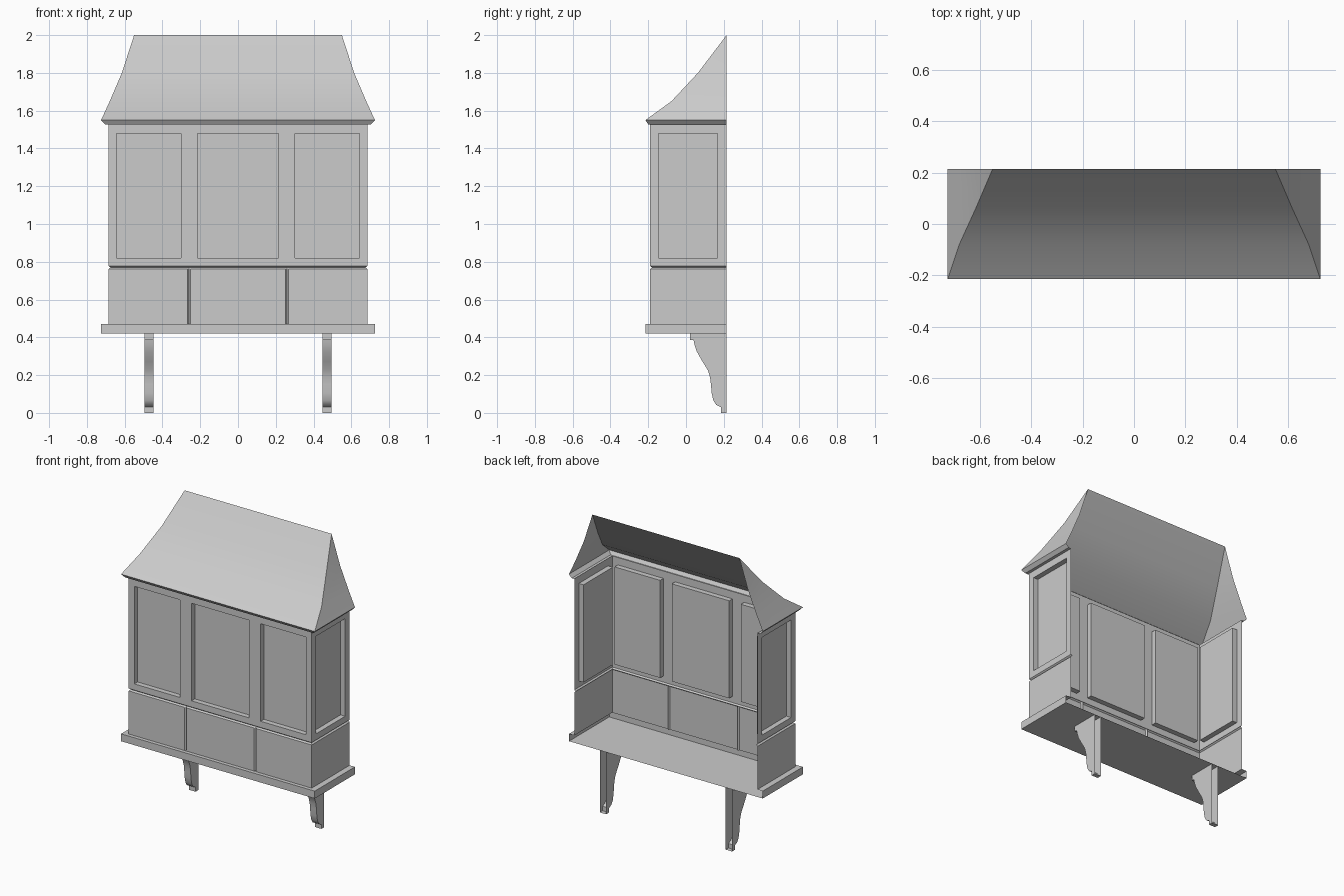
import bpy, bmesh
from mathutils import Vector

if "Cube" in bpy.data.objects:
    bpy.data.objects.remove(bpy.data.objects["Cube"])

BACK = 0.215          # open plane against the building
WX, WY = 0.685, 0.19  # wall half width and front depth


def make(name, bm, smooth=False, recalc=False):
    bmesh.ops.remove_doubles(bm, verts=bm.verts, dist=0.0005)
    if recalc:
        bmesh.ops.recalc_face_normals(bm, faces=bm.faces)
    me = bpy.data.meshes.new(name)
    bm.to_mesh(me)
    bm.free()
    ob = bpy.data.objects.new(name, me)
    bpy.context.collection.objects.link(ob)
    if smooth:
        bpy.ops.object.select_all(action='DESELECT')
        ob.select_set(True)
        bpy.context.view_layer.objects.active = ob
        bpy.ops.object.shade_smooth_by_angle(angle=0.6)
    return ob


def quad(bm, pts):
    bm.faces.new([bm.verts.new(p) for p in pts])


def loft(bm, profile):
    """Three-sided sheet, open at the back, through (half width, front y, z) rings."""
    rings = [[Vector(p) for p in ((-x, BACK, z), (-x, y, z), (x, y, z), (x, BACK, z))]
             for x, y, z in profile]
    for a, b in zip(rings, rings[1:]):
        for i in range(3):
            quad(bm, (a[i], a[i + 1], b[i + 1], b[i]))


def wall(name, place, us, panels, seams):
    """Sheet wall with V grooves and recessed panels; place(u, depth, z) gives the position."""
    zs = [0.47, 0.762, 0.77, 0.778, 0.82, 1.48, 1.53]
    g, depth = 0.01, 0.035
    bm = bmesh.new()

    def vert(u, z):
        groove = z == 0.77 or (u in seams and z < 0.77)
        return place(u, g if groove else 0, z)

    for u0, u1 in zip(us, us[1:]):
        for z0, z1 in zip(zs, zs[1:]):
            mid = (u0 + u1) / 2
            if z0 == 0.82 and any(a < mid < b for a, b in panels):
                continue
            quad(bm, (vert(u0, z0), vert(u1, z0), vert(u1, z1), vert(u0, z1)))
    for a, b in panels:
        c = [(a, 0.82), (b, 0.82), (b, 1.48), (a, 1.48)]
        outer = [place(u, 0, z) for u, z in c]
        inner = [place(u, depth, z) for u, z in c]
        quad(bm, inner)
        for i in range(4):
            j = (i + 1) % 4
            quad(bm, (outer[i], outer[j], inner[j], inner[i]))
    make(name, bm)


# Front wall: three recessed panels and two lower seams
seams = (-0.26, 0.26)
cuts = sorted([s * v for s in (-1, 1) for v in (WX, 0.643, 0.302, 0.268, 0.26, 0.252, 0.215)])


def front(u, d, z):
    if abs(u) == WX:   # corner groove is mitred with the side walls
        return (u * (1 - d / WX), d - WY, z)
    return (u, d - WY, z)


wall("front_wall", front, cuts, [(-0.643, -0.302), (-0.215, 0.215), (0.302, 0.643)], seams)


# Side walls: one recessed panel each
def right(u, d, z):
    return (WX - d, u + (d if u == -WY and z == 0.77 else 0), z)


def left(u, d, z):
    return (-WX + d, -u + (d if u == WY and z == 0.77 else 0), z)


wall("right_wall", right, [-WY, -0.145, 0.168, BACK], [(-0.145, 0.168)], ())
wall("left_wall", left, [-BACK, -0.168, 0.145, WY], [(-0.168, 0.145)], ())

# Flared roof with angled eave
bm = bmesh.new()
loft(bm, [(WX, -WY, 1.528), (0.705, -0.2, 1.528), (0.725, -0.215, 1.55),
          (0.679, -0.077, 1.65), (0.615, 0.063, 1.80), (0.55, BACK, 2.0)])
bmesh.ops.dissolve_degenerate(bm, dist=0.0005, edges=bm.edges)
make("roof", bm, smooth=True)

# Sill tray under the walls
bm = bmesh.new()
loft(bm, [(0.725, -0.215, 0.42), (0.725, -0.215, 0.47), (WX, -WY, 0.47)])
quad(bm, ((-0.725, -0.215, 0.42), (-0.725, BACK, 0.42), (0.725, BACK, 0.42), (0.725, -0.215, 0.42)))
make("sill", bm)

# Scrolled support brackets, open against the building
curve = [(BACK, 0.42), (0.02, 0.42), (0.02, 0.385), (0.04, 0.385), (0.045, 0.36), (0.057, 0.325),
         (0.087, 0.272), (0.115, 0.227), (0.127, 0.19), (0.132, 0.15), (0.136, 0.105),
         (0.145, 0.065), (0.16, 0.042), (0.185, 0.03), (0.185, 0.0), (BACK, 0.0)]
for side, x0 in (("left", -0.495), ("right", 0.447)):
    bm = bmesh.new()
    x1 = x0 + 0.048
    for x in (x0, x1):
        quad(bm, [(x, y, z) for y, z in curve])
    for (ya, za), (yb, zb) in zip(curve[1:], curve[2:]):
        quad(bm, ((x0, ya, za), (x1, ya, za), (x1, yb, zb), (x0, yb, zb)))
    make(side + "_bracket", bm, smooth=True, recalc=True)
